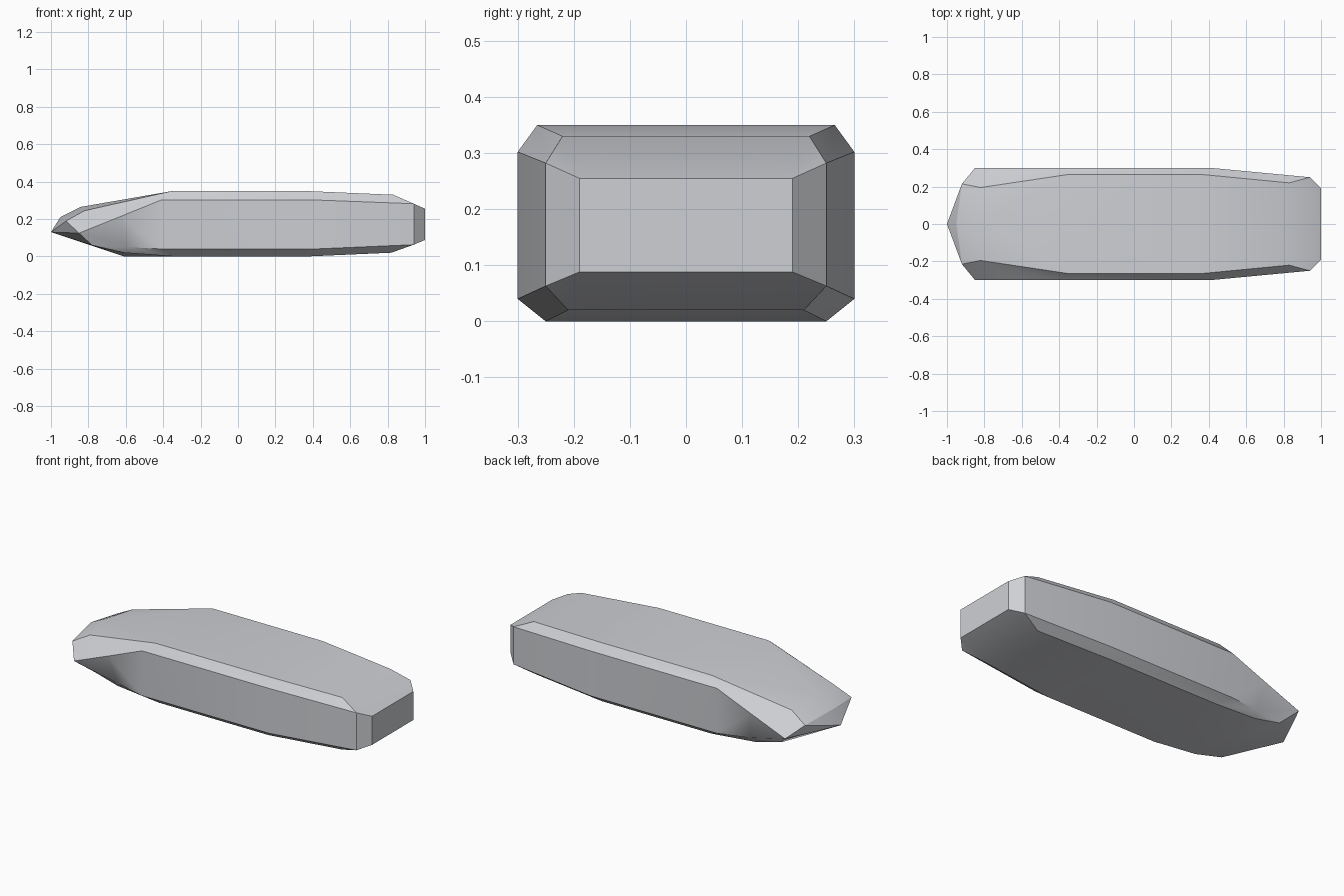
import bpy, bmesh, math

if "Cube" in bpy.data.objects:
    bpy.data.objects.remove(bpy.data.objects["Cube"])

# Half cross-sections, nose to tail: top centre, top corner, upper side,
# lower side, bottom corner, bottom centre
STATIONS = [
    [(-.95, 0, .21), (-.92, .215, .19), (-.85, .3, .125),
     (-.78, .23, .06), (-.78, .23, .06), (-.78, 0, .057)],
    [(-.84, 0, .265), (-.82, .195, .245), (-.63, .3, .213),
     (-.595, .265, .05), (-.61, .238, .02), (-.61, 0, 0)],
    [(-.35, 0, .35), (-.35, .265, .35), (-.41, .3, .302),
     (-.41, .3, .04), (-.34, .25, 0), (-.34, 0, 0)],
    [(.36, 0, .35), (.36, .265, .35), (.41, .3, .302),
     (.41, .3, .04), (.37, .25, 0), (.37, 0, 0)],
    [(.83, 0, .33), (.83, .22, .33), (.94, .25, .282),
     (.94, .25, .063), (.82, .21, .02), (.82, 0, .02)],
    [(1, 0, .255), (1, .19, .255), (1, .19, .255),
     (1, .19, .088), (1, .19, .088), (1, 0, .088)],
]
NOSE = (-1, 0, .13)

bm = bmesh.new()
cache = {}


def vert(p, side):
    key = (p[0], p[1] * side + 0.0, p[2])
    if key not in cache:
        cache[key] = bm.verts.new(key)
    return cache[key]


def face(points, side):
    vs = list(dict.fromkeys(vert(p, side) for p in points))
    if len(vs) > 2:
        bm.faces.new(vs)


for side in (1, -1):
    # Hull skin between neighbouring sections
    for a, b in zip(STATIONS, STATIONS[1:]):
        for i in range(5):
            face((a[i], a[i + 1], b[i + 1], b[i]), side)
    # Pointed nose
    for i in range(5):
        face((STATIONS[0][i], STATIONS[0][i + 1], NOSE), side)

# Flat tail plate
tail = STATIONS[-1]
bm.faces.new([vert(tail[0], 1), vert(tail[1], 1), vert(tail[4], 1),
              vert(tail[5], 1), vert(tail[4], -1), vert(tail[1], -1)])
bmesh.ops.recalc_face_normals(bm, faces=bm.faces[:])

mesh = bpy.data.meshes.new("hull")
bm.to_mesh(mesh)
bm.free()
grey = bpy.data.materials.new("light grey")
grey.diffuse_color = (.62, .63, .66, 1)
grey.use_nodes = True
grey.node_tree.nodes["Principled BSDF"].inputs["Base Color"].default_value = grey.diffuse_color
mesh.materials.append(grey)
hull = bpy.data.objects.new("hull", mesh)
bpy.context.collection.objects.link(hull)

# Smooth shading with crisp chamfers
bpy.context.view_layer.objects.active = hull
hull.select_set(True)
bpy.ops.object.shade_smooth_by_angle(angle=math.radians(30))
